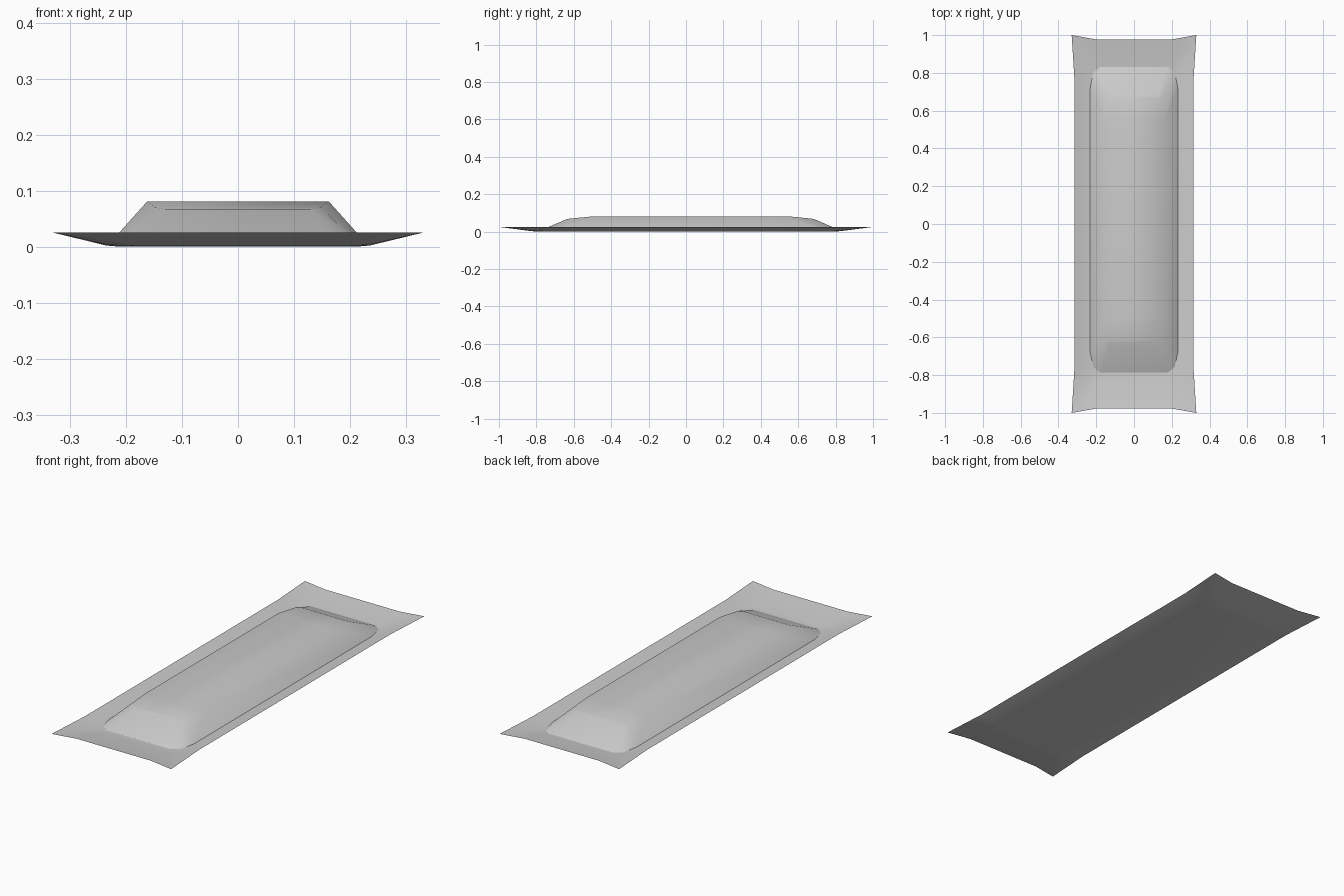
import bpy, bmesh, math

if "Cube" in bpy.data.objects:
    bpy.data.objects.remove(bpy.data.objects["Cube"])


def finish(name, bm, angle):
    bmesh.ops.recalc_face_normals(bm, faces=bm.faces)
    # open sheets: make the normals face up
    if sum(f.normal.z * f.calc_area() for f in bm.faces) < 0:
        bmesh.ops.reverse_faces(bm, faces=bm.faces)
    me = bpy.data.meshes.new(name)
    bm.to_mesh(me)
    bm.free()
    ob = bpy.data.objects.new(name, me)
    bpy.context.collection.objects.link(ob)
    bpy.ops.object.select_all(action='DESELECT')
    ob.select_set(True)
    bpy.context.view_layer.objects.active = ob
    bpy.ops.object.shade_smooth_by_angle(angle=math.radians(angle))
    return ob


def ring(bm, quarter):
    # reflect the +x +y quarter outline into a full loop
    right = [(x, -y, z) for x, y, z in reversed(quarter)] + quarter
    loop = right + [(-x, y, z) for x, y, z in reversed(right)]
    return [bm.verts.new(p) for p in loop]


# tray: flat floor and flared rim with pulled-out corners
bm = bmesh.new()
rim = ring(bm, [(0.315, 0.76, 0.025), (0.33, 1.0, 0.025), (0.205, 0.978, 0.025)])
floor = ring(bm, [(0.235, 0.76, 0.002), (0.23, 0.815, 0.003), (0.195, 0.825, 0.002)])
base = ring(bm, [(0.21, 0.73, 0), (0.205, 0.77, 0), (0.18, 0.78, 0)])
for a, b in ((rim, floor), (floor, base)):
    n = len(a)
    for i in range(n):
        j = (i + 1) % n
        bm.faces.new((a[i], a[j], b[j], b[i]))
bm.faces.new(base)
finish("tray", bm, 40)

# filling: stations of base y, base half width, top y, top half width, top z
stations = [
    (-0.787, 0.18, -0.635, 0.13, 0.067),
    (-0.755, 0.216, -0.615, 0.148, 0.070),
    (-0.68, 0.232, -0.50, 0.162, 0.081),
    (0.72, 0.232, 0.55, 0.162, 0.081),
    (0.80, 0.216, 0.665, 0.148, 0.070),
    (0.832, 0.18, 0.685, 0.13, 0.067),
]
bm = bmesh.new()
rows = [[bm.verts.new(p) for p in ((-b, yb, 0.003), (-t, yt, z), (t, yt, z), (b, yb, 0.003))]
        for yb, b, yt, t, z in stations]
for r, s in zip(rows, rows[1:]):
    for i in range(3):
        bm.faces.new((r[i], r[i + 1], s[i + 1], s[i]))
bm.faces.new(rows[0])
bm.faces.new(rows[-1])
finish("filling", bm, 60)
